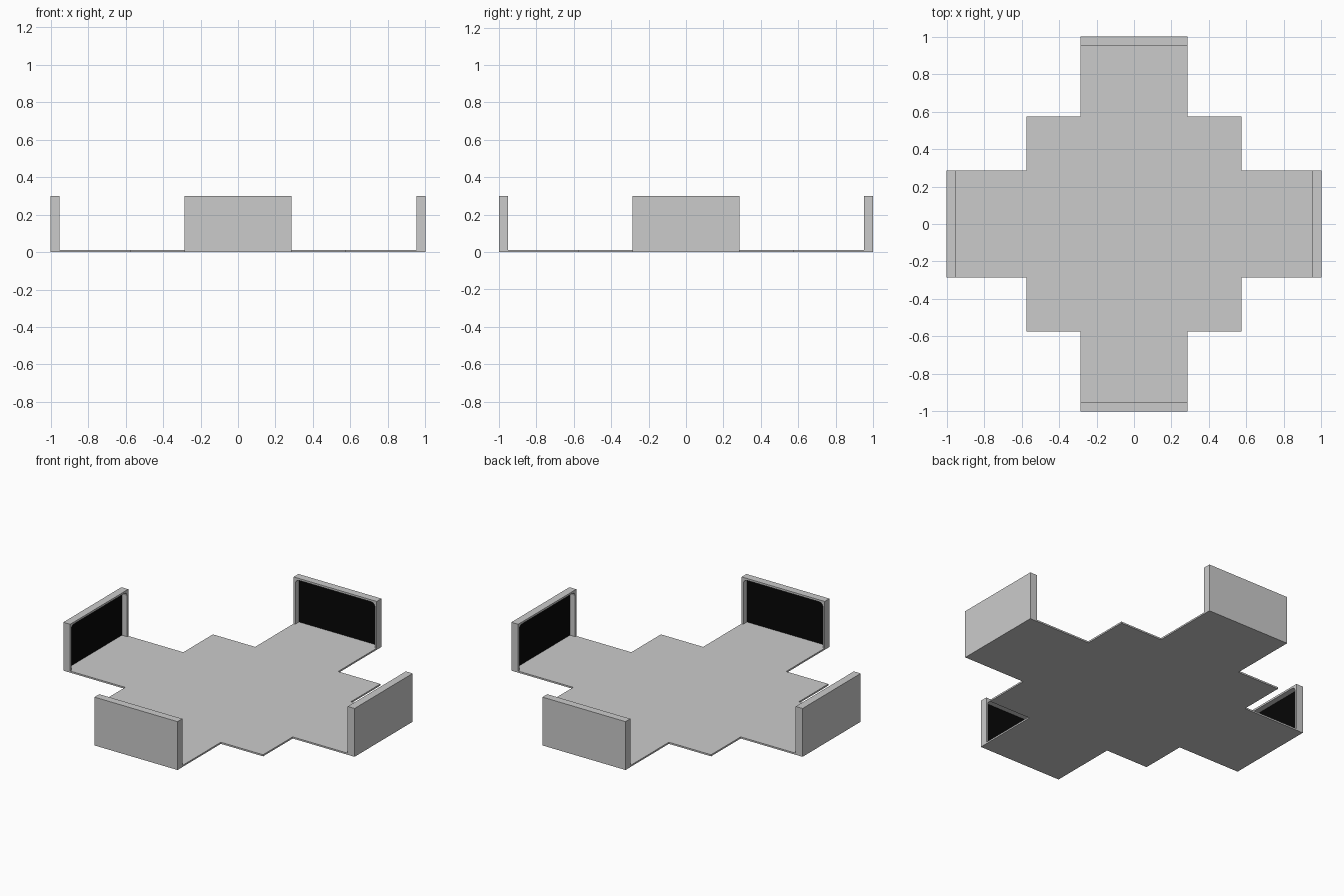
import bpy, bmesh, math
from mathutils import Matrix

if "Cube" in bpy.data.objects:
    bpy.data.objects.remove(bpy.data.objects["Cube"])

A, B = 0.285, 0.575        # arm half width, centre half width
FLOOR, TOP = 0.01, 0.30    # floor thickness, wall height
DEPTH, RIM = 0.047, 0.012  # wall depth, rim thickness
BACK = 0.010               # back sheet thickness


def prism(name, outline, vec, matrix=None):
    """Extrude a closed 3D outline along vec."""
    bm = bmesh.new()
    face = bm.faces.new([bm.verts.new(p) for p in outline])
    res = bmesh.ops.extrude_face_region(bm, geom=[face], use_keep_orig=True)
    moved = [g for g in res["geom"] if isinstance(g, bmesh.types.BMVert)]
    bmesh.ops.translate(bm, verts=moved, vec=vec)
    bmesh.ops.recalc_face_normals(bm, faces=bm.faces)
    mesh = bpy.data.meshes.new(name)
    bm.to_mesh(mesh)
    bm.free()
    if matrix:
        mesh.transform(matrix)
    obj = bpy.data.objects.new(name, mesh)
    bpy.context.collection.objects.link(obj)
    return obj


black = bpy.data.materials.new("black")
black.diffuse_color = (0.002, 0.002, 0.002, 1)
black.use_nodes = True
black.node_tree.nodes["Principled BSDF"].inputs["Base Color"].default_value = black.diffuse_color

# Stepped cross floor: one quadrant outline turned four times
quadrant = [(1, -A), (1, A), (B, A), (B, B), (A, B)]
outline = []
for k in range(4):
    c, s = round(math.cos(k * math.pi / 2)), round(math.sin(k * math.pi / 2))
    outline += [(c * x - s * y, s * x + c * y, 0) for x, y in quadrant]
prism("floor", outline, (0, 0, FLOOR))

# Opening shape with slightly rounded upper corners
w, h, r = A - RIM, TOP - RIM, 0.025
arch = []
for side, start in ((1, 0), (-1, 90)):
    for i in range(4):
        a = math.radians(start + i * 30)
        arch.append((side * (w - r) + r * math.cos(a), h - r + r * math.sin(a)))
opening = [(w, FLOOR)] + arch + [(-w, FLOOR)]
rim = [(A, FLOOR), (A, TOP), (-A, TOP), (-A, FLOOR)] + opening[::-1]

# End walls: open rim, outer sheet and dark recessed panel on each arm
for k, side in enumerate(("back", "left", "front", "right")):
    turn = Matrix.Rotation(k * math.pi / 2, 4, 'Z')
    inner, sheet = 1 - DEPTH, 1 - BACK
    prism(side + "_wall_rim", [(x, inner, z) for x, z in rim],
          (0, DEPTH - BACK, 0), turn)
    prism(side + "_wall_sheet",
          [(x, sheet, z) for x, z in rim[:4]], (0, BACK, 0), turn)
    panel = prism(side + "_wall_panel",
                  [(x, sheet - 0.002, z) for x, z in opening], (0, 0.002, 0), turn)
    panel.data.materials.append(black)
